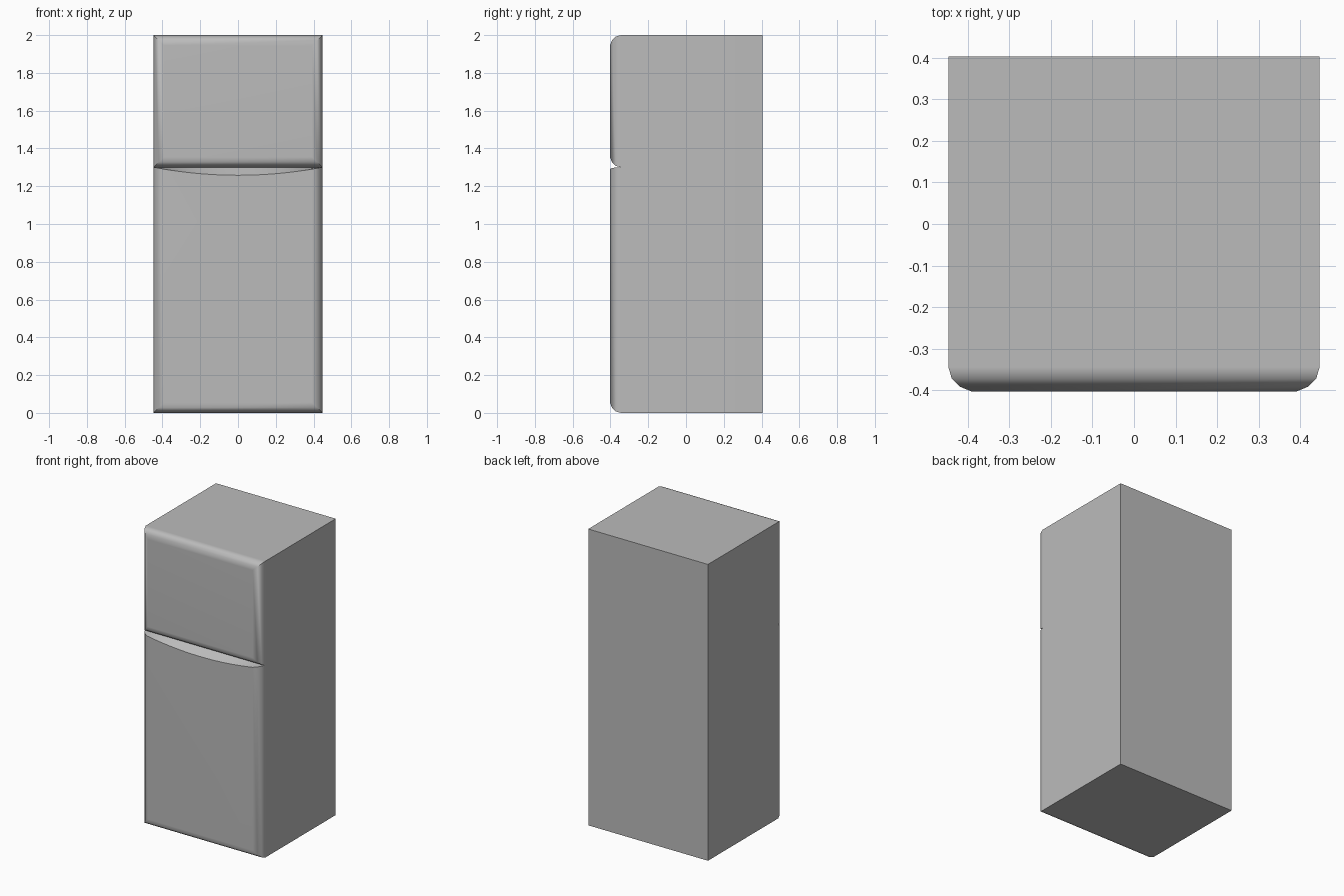
import bpy, bmesh

if "Cube" in bpy.data.objects:
    bpy.data.objects.remove(bpy.data.objects["Cube"])

W, BACK, SEAM, TOP = 0.447, 0.404, 1.30, 2.0
# rounded front edge profile: (inset from the side, y)
EDGE = [(0.0, -0.345), (0.008, -0.372), (0.028, -0.392), (0.055, -0.403)]
N = 24  # columns across the width

grey = bpy.data.materials.new("fridge_grey")
grey.diffuse_color = (0.5, 0.5, 0.5, 1)
grey.use_nodes = True
grey.node_tree.nodes["Principled BSDF"].inputs["Base Color"].default_value = grey.diffuse_color


def loft(name, rings, seam_edges):
    """Skin matching rings from back to front; leave the hidden seam open."""
    bm = bmesh.new()
    vr = [[bm.verts.new(p) for p in r] for r in rings]
    for k, (a, b) in enumerate(zip(vr, vr[1:])):
        for i in range(len(a)):
            if k == 0 and i in seam_edges:
                continue
            j = (i + 1) % len(a)
            bm.faces.new((a[i], a[j], b[j], b[i]))
    bm.faces.new(vr[0][::-1])
    bm.faces.new(vr[-1])
    bmesh.ops.recalc_face_normals(bm, faces=bm.faces[:])
    me = bpy.data.meshes.new(name)
    bm.to_mesh(me)
    bm.free()
    me.materials.append(grey)
    ob = bpy.data.objects.new(name, me)
    bpy.context.collection.objects.link(ob)
    bpy.ops.object.select_all(action='DESELECT')
    ob.select_set(True)
    bpy.context.view_layer.objects.active = ob
    bpy.ops.object.shade_smooth_by_angle(angle=0.55)
    mod = ob.modifiers.new("flat_panels", 'WEIGHTED_NORMAL')
    mod.keep_sharp = True
    return ob


def upper_ring(d, y):
    x = W - d
    return [(-x, y, SEAM + d), (x, y, SEAM + d), (x, y, TOP - d), (-x, y, TOP - d)]


def lower_ring(d, y):
    # top edge dips in the middle, more so towards the front (finger grip)
    x = W - d
    t = max(0.0, (-0.345 - y) / 0.058)
    ring = [(-x, y, d), (x, y, d)]
    for i in range(N + 1):
        px = x - 2 * x * i / N
        ring.append((px, y, SEAM - t * 0.042 * (1 - (px / W) ** 2)))
    return ring


profile = [(0.0, BACK)] + EDGE

# freezer compartment with its rounded door
loft("freezer_compartment", [upper_ring(*p) for p in profile], {0})

# main compartment with the curved grip along the door top
loft("main_compartment", [lower_ring(*p) for p in profile], set(range(2, N + 2)))
